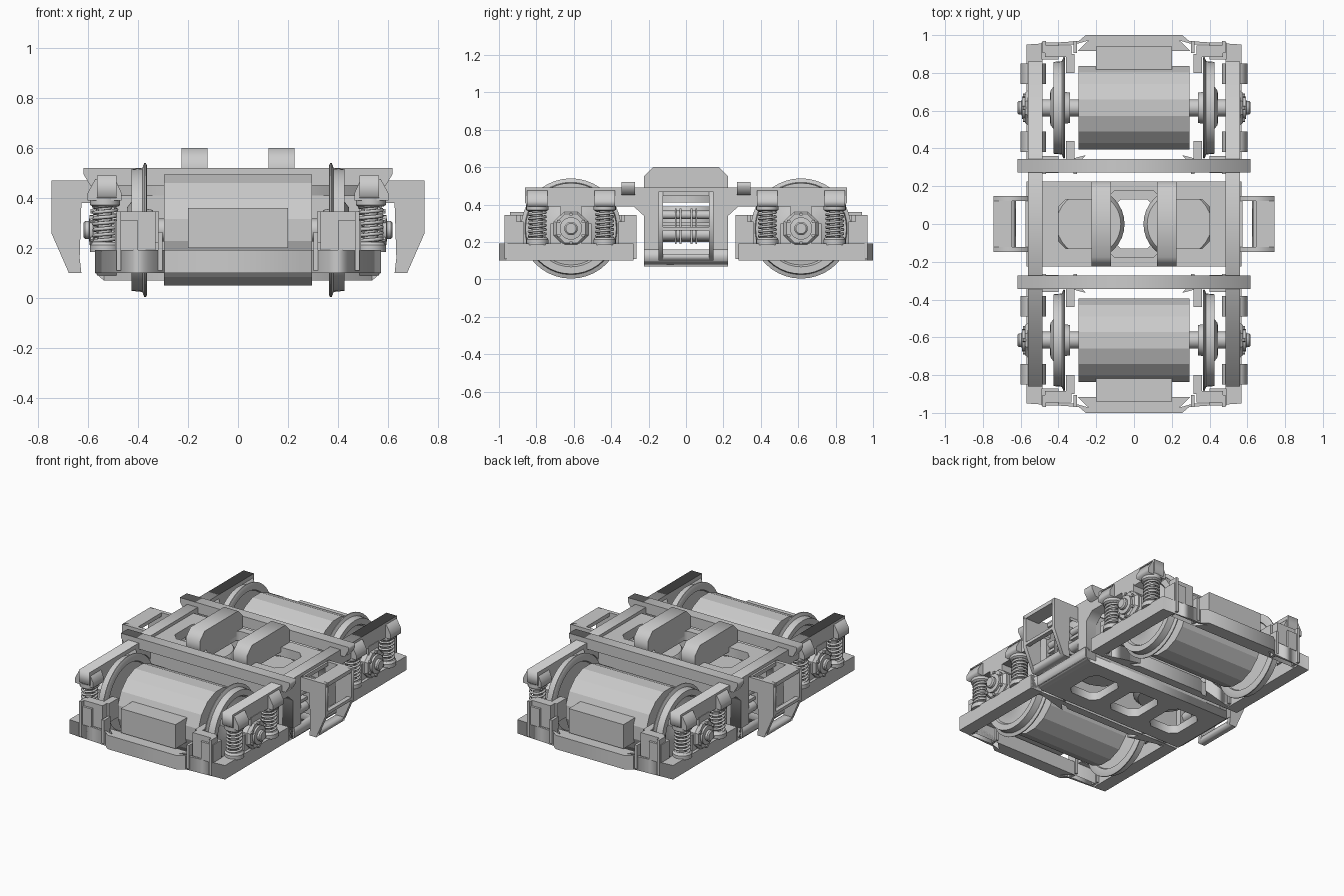
import bpy, bmesh, math
from mathutils import Vector

if "Cube" in bpy.data.objects:
    bpy.data.objects.remove(bpy.data.objects["Cube"])

AXLE_Y, AXLE_Z = 0.615, 0.272


def finish(name, bm, mirror="", smooth=False):
    bmesh.ops.remove_doubles(bm, verts=bm.verts, dist=1e-5)
    bmesh.ops.recalc_face_normals(bm, faces=bm.faces)
    me = bpy.data.meshes.new(name)
    bm.to_mesh(me)
    bm.free()
    if smooth:
        me.polygons.foreach_set("use_smooth", [True] * len(me.polygons))
        me.set_sharp_from_angle(angle=math.radians(35))
    ob = bpy.data.objects.new(name, me)
    bpy.context.collection.objects.link(ob)
    if mirror:
        m = ob.modifiers.new("mirror", "MIRROR")
        m.use_axis = ("X" in mirror, "Y" in mirror, False)
        m.use_mirror_merge = False
    return ob


def box(name, x0, x1, y0, y1, z0, z1, mirror=""):
    bm = bmesh.new()
    bmesh.ops.create_cube(bm, size=1)
    for v in bm.verts:
        v.co = Vector(((x0 + x1) / 2 + v.co.x * (x1 - x0),
                       (y0 + y1) / 2 + v.co.y * (y1 - y0),
                       (z0 + z1) / 2 + v.co.z * (z1 - z0)))
    return finish(name, bm, mirror)


def prism(name, loops, axis, a, b, mirror=""):
    """Outline (first loop) with holes (other loops), extruded from a to b."""
    cu = bpy.data.curves.new(name, "CURVE")
    cu.dimensions, cu.fill_mode, cu.extrude = "2D", "BOTH", (b - a) / 2
    for pts in loops:
        s = cu.splines.new("POLY")
        s.points.add(len(pts) - 1)
        for p, (u, v) in zip(s.points, pts):
            p.co = (u, v, 0, 1)
        s.use_cyclic_u = True
    tmp = bpy.data.objects.new(name, cu)
    bpy.context.collection.objects.link(tmp)
    me = bpy.data.meshes.new_from_object(tmp.evaluated_get(bpy.context.evaluated_depsgraph_get()))
    bm = bmesh.new()
    bm.from_mesh(me)
    bpy.data.objects.remove(tmp)
    bpy.data.curves.remove(cu)
    bpy.data.meshes.remove(me)
    mid = (a + b) / 2
    for v in bm.verts:
        u, w, d = v.co.x, v.co.y, v.co.z + mid
        v.co = {"X": (d, u, w), "Y": (u, d, w), "Z": (u, w, d)}[axis]
    return finish(name, bm, mirror)


def lathe(name, profile, centre, axis, segs=24, mirror="", smooth=True, turn=0.0):
    """Solid of revolution; profile is (radius, distance along the axis)."""
    bm = bmesh.new()
    rings = []
    for r, d in profile:
        ring = []
        for i in range(segs):
            t = 2 * math.pi * (i + turn) / segs
            c, s = r * math.cos(t), r * math.sin(t)
            ring.append(bm.verts.new(Vector(centre) + Vector((d, c, s) if axis == "X" else (c, s, d))))
        rings.append(ring)
    for p, q in zip(rings, rings[1:]):
        for i in range(segs):
            j = (i + 1) % segs
            bm.faces.new((p[i], p[j], q[j], q[i]))
    bm.faces.new(rings[0])
    bm.faces.new(rings[-1])
    return finish(name, bm, mirror, smooth)


def rect(x0, x1, y0, y1, c=0.0):
    if not c:
        return [(x0, y0), (x1, y0), (x1, y1), (x0, y1)]
    return [(x0 + c, y0), (x1 - c, y0), (x1, y0 + c), (x1, y1 - c),
            (x1 - c, y1), (x0 + c, y1), (x0, y1 - c), (x0, y0 + c)]


def both_sides(half):
    return half + [(-u, v) for u, v in reversed(half)]


# Wheels, axles and motors
hub = (0, AXLE_Y, AXLE_Z)
lathe("wheel", [(0.08, 0.34), (0.085, 0.37), (0.215, 0.375), (0.22, 0.364), (0.26, 0.364),
                (0.268, 0.368), (0.268, 0.374), (0.247, 0.382), (0.243, 0.425), (0.205, 0.425),
                (0.195, 0.41), (0.12, 0.42), (0.09, 0.443), (0.05, 0.445)], hub, "X", 40, "XY")
lathe("axle", [(0.045, -0.55), (0.045, 0.55)], hub, "X", 20, "Y")
lathe("motor", [(0.225, -0.295), (0.225, 0.295)], hub, "X", 16, "Y", False, 0.5)
box("motor_terminal_box", -0.2, 0.2, 0.76, 0.94, 0.2, 0.36, "Y")

# Axle boxes with end caps
lathe("axle_box", [(0.1, 0.485), (0.1, 0.56), (0.085, 0.578)], hub, "X", 8, "XY", False, 0.5)
box("axle_box_wings", 0.49, 0.55, 0.505, 0.725, 0.19, 0.30, "XY")
box("axle_box_stop", 0.49, 0.565, 0.56, 0.67, 0.19, 0.40, "XY")
lathe("axle_cap", [(0.06, 0.57), (0.06, 0.592), (0.036, 0.595), (0.036, 0.61), (0.028, 0.617)],
      hub, "X", 20, "XY")
for i in range(6):
    t = math.pi * (i + 0.5) / 3
    lathe("axle_cap_bolt", [(0.01, 0.57), (0.01, 0.588)],
          (0, AXLE_Y + 0.075 * math.cos(t), AXLE_Z + 0.075 * math.sin(t)), "X", 6, "XY", False)

# Lower frame ring around each wheelset
box("lower_side_beam", 0.485, 0.57, 0.28, 0.95, 0.1, 0.192, "XY")
prism("outer_end_bar", [both_sides([(0.57, 0.95), (0.315, 0.95), (0.255, 1.0)])
                        + both_sides([(-0.24, 0.972), (-0.3, 0.915), (-0.57, 0.915)])],
      "Z", 0.1, 0.192, "Y")
prism("inner_end_bar", [both_sides([(0.57, 0.28), (0.315, 0.28), (0.24, 0.335)])
                        + both_sides([(-0.255, 0.365), (-0.3, 0.315), (-0.57, 0.315)])],
      "Z", 0.1, 0.192, "Y")
for x in (0.31, 0.475):
    top = 0.265 if x < 0.4 else 0.345
    box("outer_rib", x - 0.009, x + 0.009, 0.905, 0.97, 0.11, top, "XY")
    box("inner_rib", x - 0.009, x + 0.009, 0.265, 0.33, 0.11, top, "XY")

# Brake units at both ends of each wheel
for a, b, n, w in ((0.885, 0.945, "outer", 0.865), (0.285, 0.345, "inner", 0.365)):
    box(n + "_brake_unit", 0.33, 0.47, a, b, 0.19, 0.345, "XY")
    box(n + "_brake_cover", 0.40, 0.49, a - 0.015, b + 0.015, 0.19, 0.31, "XY")
    box(n + "_brake_arm", 0.315, 0.36, min(w, 0.8 if w > 0.6 else 0.3),
        max(w + 0.03, 0.44 if w < 0.6 else 0.9), 0.22, 0.345, "XY")

# Coil springs with seats and the tapered pockets above them
turns, steps = 7, 14
for y in (0.435, 0.795):
    c = (0.53, y, 0)
    lathe("spring_lower_seat", [(0.06, 0.185), (0.06, 0.212), (0.05, 0.225)], c, "Z", 20, "XY")
    lathe("spring_upper_seat", [(0.05, 0.365), (0.06, 0.372), (0.06, 0.4)], c, "Z", 20, "XY")
    lathe("spring_core", [(0.028, 0.2), (0.028, 0.39)], c, "Z", 12, "XY")
    prism("spring_pocket", [[(0.465, 0.39), (0.6, 0.39), (0.6, 0.42), (0.57, 0.475),
                             (0.49, 0.475), (0.465, 0.42)]], "Y", y - 0.055, y + 0.055, "XY")
    for sx in (-1, 1):
        for sy in (-1, 1):
            cu = bpy.data.curves.new("coil_spring", "CURVE")
            cu.dimensions, cu.bevel_depth, cu.bevel_resolution = "3D", 0.0075, 1
            s = cu.splines.new("POLY")
            s.points.add(turns * steps)
            for i, p in enumerate(s.points):
                t = 2 * math.pi * i / steps
                p.co = (sx * 0.53 + 0.045 * math.cos(t), sy * y + 0.045 * math.sin(t),
                        0.215 + 0.16 * i / (turns * steps), 1)
            bpy.context.collection.objects.link(bpy.data.objects.new("coil_spring", cu))

# Upper side frames with a central portal
half = [(0.86, 0.49), (0.86, 0.41), (0.84, 0.39), (0.28, 0.39), (0.225, 0.34), (0.225, 0.09)]
prism("side_frame", [both_sides(half), rect(-0.145, 0.145, 0.16, 0.465)], "X", 0.485, 0.562, "X")

# Cross beams
prism("cross_beam", [both_sides([(0.617, 0.52), (0.617, 0.495), (0.59, 0.45)])],
      "Y", 0.272, 0.345, "Y")
box("cross_beam_link", 0.485, 0.56, 0.2, 0.3, 0.41, 0.488, "XY")

# Central bolster: perforated top and bottom plates, walls and air springs
prism("bolster_top", [rect(-0.49, 0.49, -0.225, 0.225), rect(-0.125, 0.125, -0.175, 0.175, 0.02),
                      rect(0.16, 0.4, -0.13, 0.13, 0.04), rect(-0.4, -0.16, -0.13, 0.13, 0.04)],
      "Z", 0.41, 0.47)
prism("bolster_bottom", [rect(-0.535, 0.535, -0.225, 0.225)]
      + [rect(x - 0.11, x + 0.11, -0.13, 0.13, 0.04) for x in (-0.31, 0, 0.31)], "Z", 0.07, 0.125)
prism("bolster_wall", [both_sides([(0.49, 0.42), (0.49, 0.12)])], "Y", 0.18, 0.22, "Y")
prism("bolster_end_chamfer", [[(0.535, 0.07), (0.57, 0.1), (0.57, 0.16), (0.535, 0.16)]],
      "Y", -0.225, 0.225, "X")
lathe("air_spring", [(0.16, 0.2), (0.19, 0.23), (0.19, 0.36), (0.17, 0.39)],
      (0.24, 0, 0), "Z", 32, "X")
prism("bolster_top_block", [both_sides([(0.175, 0.6), (0.225, 0.55), (0.225, 0.44)])],
      "X", 0.122, 0.225, "X")

# Horizontal dampers inside the side portals
for z, r in ((0.24, 0.032), (0.345, 0.022)):
    bm = bmesh.new()
    bmesh.ops.create_cone(bm, cap_ends=True, segments=16, radius1=r, radius2=r, depth=0.36)
    for v in bm.verts:
        v.co = Vector((0.53 + v.co.x, v.co.z, z + v.co.y))
    finish("damper", bm, "X", True)
for y in (0.03, 0.055):
    box("damper_clip", 0.5, 0.575, y - 0.005, y + 0.005, 0.19, 0.38, "XY")
box("damper_rail", 0.49, 0.55, -0.15, 0.15, 0.285, 0.305, "X")

# Outer hanging brackets
prism("bracket_cheek", [[(0.55, 0.47), (0.745, 0.47), (0.745, 0.26), (0.675, 0.1), (0.625, 0.1),
                         (0.632, 0.16), (0.625, 0.38), (0.55, 0.38)]], "Y", 0.122, 0.147, "XY")
box("bracket_top", 0.645, 0.745, -0.14, 0.14, 0.445, 0.47, "X")
box("bracket_inner_bar", 0.55, 0.575, -0.14, 0.14, 0.445, 0.47, "X")
box("bracket_middle_bar", 0.715, 0.745, -0.14, 0.14, 0.26, 0.28, "X")
prism("bracket_foot", [[(0.625, 0.1), (0.675, 0.1), (0.69, 0.135), (0.63, 0.135)]],
      "Y", -0.14, 0.14, "X")
